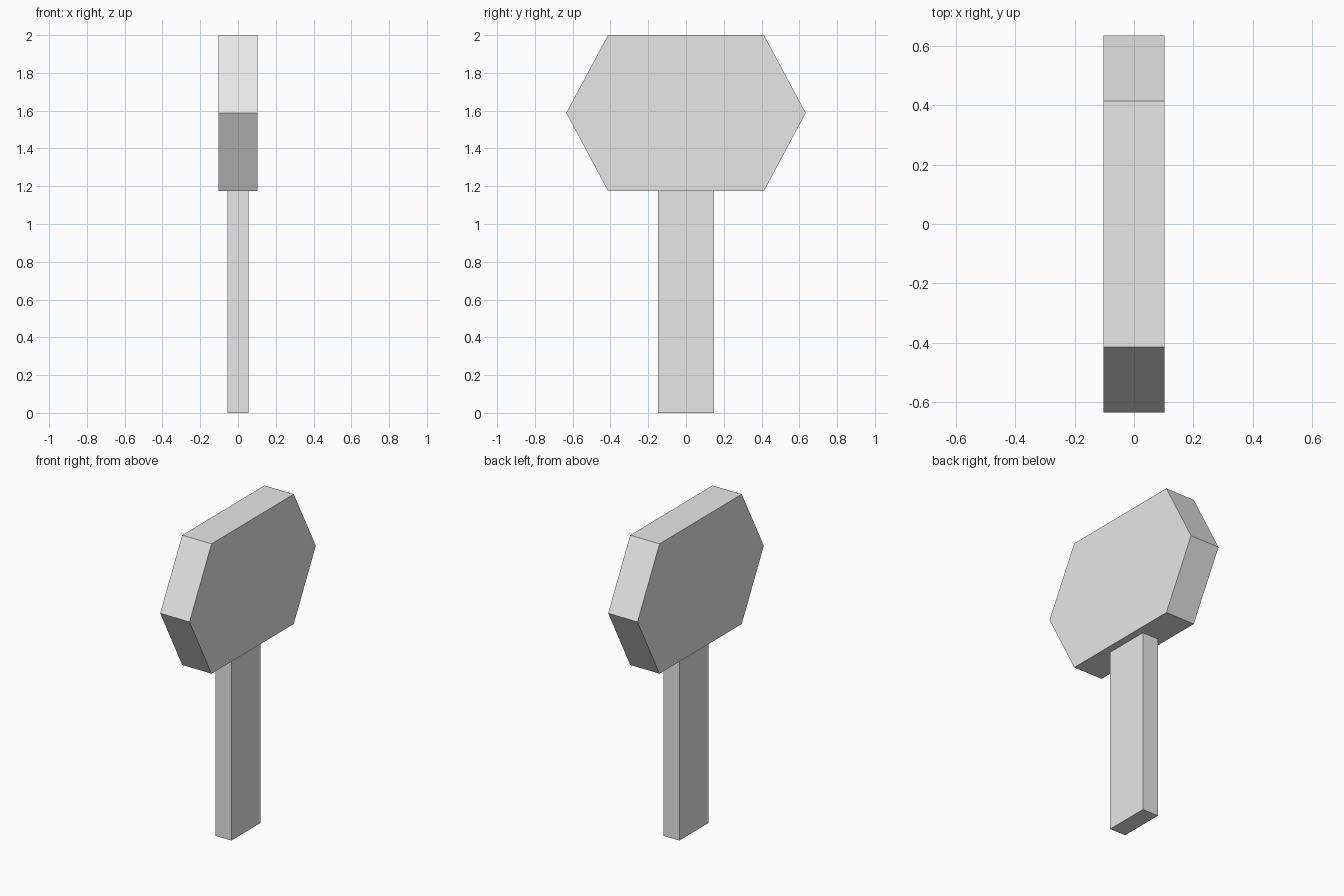
import bpy
import bmesh

cube = bpy.data.objects.get("Cube")
if cube:
    bpy.data.objects.remove(cube, do_unlink=True)

# Single plain grey
grey = bpy.data.materials.new("plain grey")
grey.use_nodes = True
colour = (0.8, 0.8, 0.8, 1)
grey.diffuse_color = colour
grey.node_tree.nodes["Principled BSDF"].inputs["Base Color"].default_value = colour


def slab(name, profile, half_width):
    """Extrude a side profile of (y, z) points across x."""
    bm = bmesh.new()
    face = bm.faces.new([bm.verts.new((-half_width, y, z)) for y, z in profile])
    new = bmesh.ops.extrude_face_region(bm, geom=[face])["geom"]
    moved = [v for v in new if isinstance(v, bmesh.types.BMVert)]
    bmesh.ops.translate(bm, verts=moved, vec=(2 * half_width, 0, 0))
    bmesh.ops.recalc_face_normals(bm, faces=bm.faces)
    mesh = bpy.data.meshes.new(name)
    bm.to_mesh(mesh)
    bm.free()
    mesh.materials.append(grey)
    obj = bpy.data.objects.new(name, mesh)
    bpy.context.collection.objects.link(obj)
    return obj


# Upright handle
bottom, middle, top = 1.175, 1.588, 2.0
slab("handle", [(-0.147, 0), (0.147, 0), (0.147, bottom), (-0.147, bottom)], 0.056)

# Six-sided head
slab("head", [(-0.413, bottom), (0.413, bottom), (0.634, middle),
              (0.413, top), (-0.413, top), (-0.634, middle)], 0.103)
